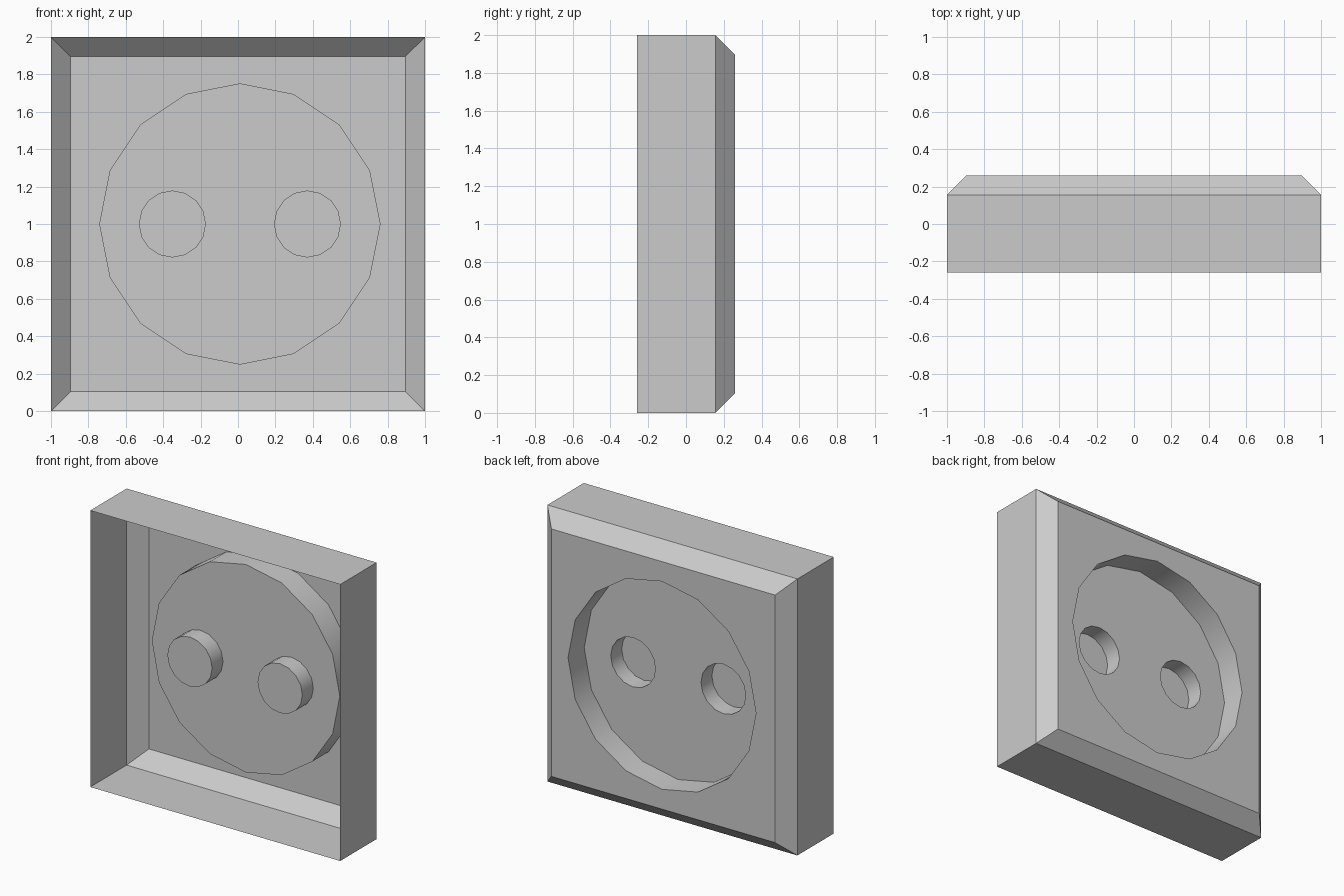
import bpy, bmesh, math

if "Cube" in bpy.data.objects:
    bpy.data.objects.remove(bpy.data.objects["Cube"])

CX, CZ = 0.01, 1.0
BACK, DISH, PIN = 0.26, 0.075, -0.05   # depths of plate, dish floor and pin ends
PIN_X, PIN_R, DISH_R = 0.361, 0.179, 0.752


def square(half, y):
    return [(sx * half, y, CZ + sz * half) for sx, sz in ((-1, -1), (1, -1), (1, 1), (-1, 1))]


def circle(cx, r, y, n=16):
    return [(cx + r * math.cos(2 * math.pi * i / n), y, CZ + r * math.sin(2 * math.pi * i / n))
            for i in range(n)]


def sheet(name, rings, holes=()):
    """Skin the rings in order, then cap the last ring around any holes."""
    bm = bmesh.new()
    loops = [[bm.verts.new(p) for p in ring] for ring in rings]
    for a, b in zip(loops, loops[1:]):
        n = len(a)
        for i in range(n):
            j = (i + 1) % n
            bm.faces.new((a[i], a[j], b[j], b[i]))
    if holes:
        edges = []
        for loop in [loops[-1]] + [[bm.verts.new(p) for p in h] for h in holes]:
            for i, v in enumerate(loop):
                w = loop[(i + 1) % len(loop)]
                edges.append(bm.edges.get((v, w)) or bm.edges.new((v, w)))
        bmesh.ops.triangle_fill(bm, edges=edges, use_beauty=True, normal=(0, 1, 0))
    else:
        bm.faces.new(loops[-1])
    # consistent normals, with the cap facing the back
    bmesh.ops.recalc_face_normals(bm, faces=bm.faces[:])
    bm.normal_update()
    if min(f.normal.y for f in bm.faces) < -0.9:
        bmesh.ops.reverse_faces(bm, faces=bm.faces[:])
    mesh = bpy.data.meshes.new(name)
    bm.to_mesh(mesh)
    bm.free()
    obj = bpy.data.objects.new(name, mesh)
    bpy.context.collection.objects.link(obj)
    bpy.ops.object.select_all(action='DESELECT')
    obj.select_set(True)
    bpy.context.view_layer.objects.active = obj
    bpy.ops.object.shade_smooth_by_angle(angle=math.radians(30))
    return obj


# Open box with chamfered plate, pierced by the round opening
sheet("housing", [square(1.0, -0.26), square(1.0, 0.155), square(0.895, BACK)],
      [circle(CX, DISH_R, BACK)])

# Round recess, pierced by two pin holes
sheet("round_recess", [circle(CX, DISH_R, BACK), circle(CX, DISH_R, DISH)],
      [circle(CX + s * PIN_X, PIN_R, DISH) for s in (-1, 1)])

# Blind pin holes
for side, s in (("left", -1), ("right", 1)):
    x = CX + s * PIN_X
    sheet("pin_hole_" + side, [circle(x, PIN_R, DISH), circle(x, PIN_R, PIN)])
